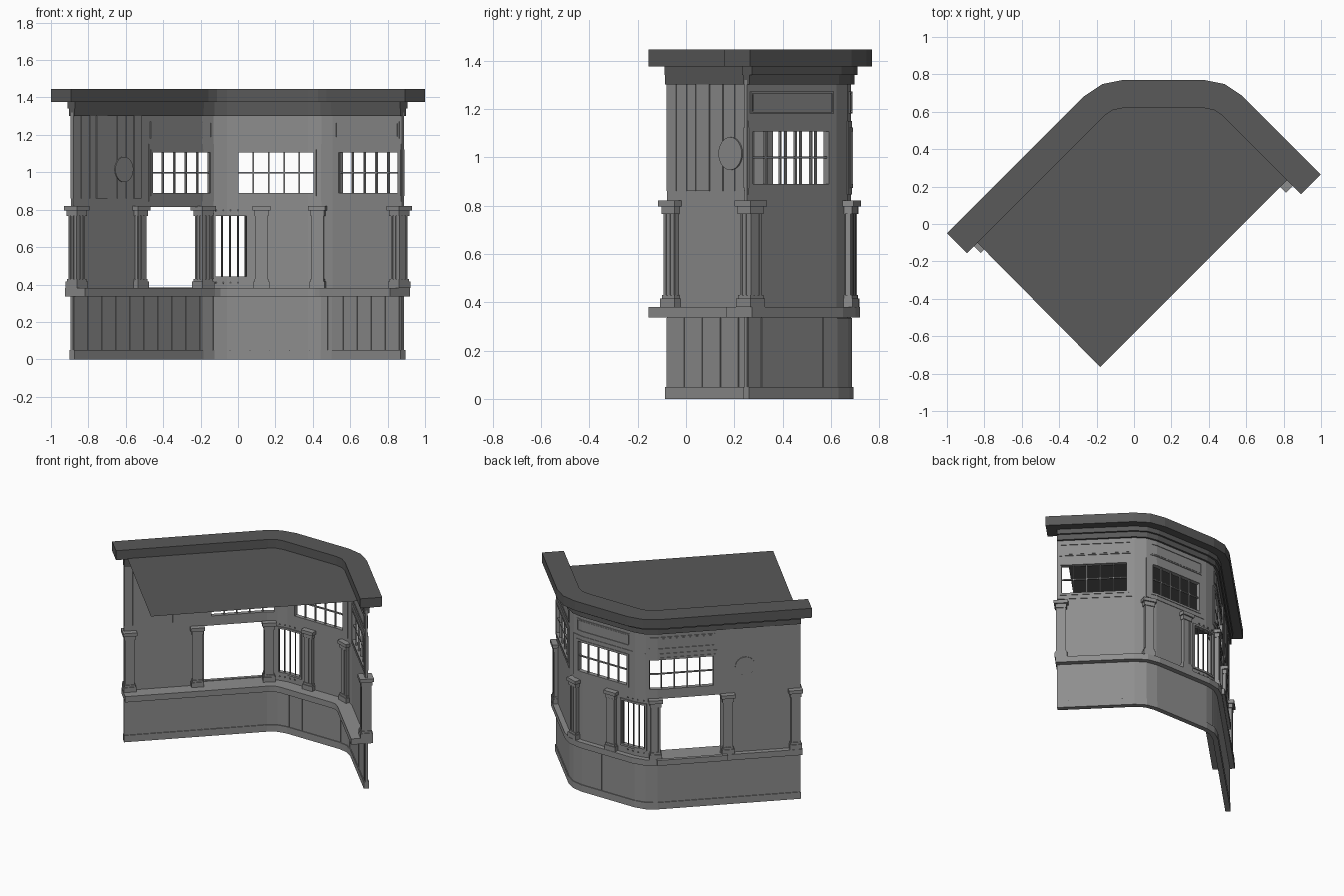
import bpy, bmesh, math, random
from mathutils import Vector, Matrix

if "Cube" in bpy.data.objects:
    bpy.data.objects.remove(bpy.data.objects["Cube"])

random.seed(4)

def material(name, v):
    m = bpy.data.materials.new(name)
    m.diffuse_color = (v, v, v, 1)
    m.use_nodes = True
    m.node_tree.nodes["Principled BSDF"].inputs["Base Color"].default_value = m.diffuse_color
    return m

GREY = material("wall grey", 0.27)
DARK = material("roof dark grey", 0.10)

# Plan of the wall: two 45 degree wings joined to the middle by rounded corners
R, CY, CL, CR = 0.195, 0.48, -0.059, 0.374
STATIONS = []                      # (point, outward direction)
for cx, angles in ((CL, (-45, -22.5, 0)), (CR, (0, 22.5, 45))):
    for a in angles:
        n = Vector((math.sin(math.radians(a)), math.cos(math.radians(a))))
        STATIONS.append((Vector((cx, CY)) + n * R, n))
def wing_end(x, station):
    p, n = station
    return (Vector((x, p.y - abs(x - p.x))), n)
X0, X1 = -0.888, 0.882
STATIONS = [wing_end(X0, STATIONS[0])] + STATIONS + [wing_end(X1, STATIONS[-1])]

def frame(x):
    """Plan point and outward direction of the wall at a given x."""
    i = 0
    while i < len(STATIONS) - 2 and x > STATIONS[i + 1][0].x:
        i += 1
    (p, n), (q, m) = STATIONS[i], STATIONS[i + 1]
    t = (x - p.x) / (q.x - p.x)
    return p.lerp(q, t), n + (m - n) * t

class Part:
    """Collects pieces that follow the wall into one object."""
    def __init__(self, name, mat):
        self.name, self.mat, self.bm = name, mat, bmesh.new()

    def strip(self, xa, xb, z0, z1, d0, d1):
        xs = [xa] + [s[0].x for s in STATIONS if xa + .001 < s[0].x < xb - .001] + [xb]
        rows = []
        for x in xs:
            p, n = frame(x)
            rows.append([self.bm.verts.new((*(p + n * d), z))
                         for d, z in ((d0, z0), (d1, z0), (d1, z1), (d0, z1))])
        for a, b in zip(rows, rows[1:]):
            for k in range(4):
                self.bm.faces.new((a[k], a[(k + 1) % 4], b[(k + 1) % 4], b[k]))
        self.bm.faces.new(rows[0])
        self.bm.faces.new(rows[-1][::-1])

    def border(self, xa, xb, z0, z1, w, d):
        k = w if abs(frame((xa + xb) / 2)[1].x) < .3 else w * .707
        self.strip(xa, xb, z0, z0 + w, -d, d)
        self.strip(xa, xb, z1 - w, z1, -d, d)
        self.strip(xa, xa + k, z0 + w, z1 - w, -d, d)
        self.strip(xb - k, xb, z0 + w, z1 - w, -d, d)

    def local(self, x):
        p, n = frame(x)
        return Matrix.Translation((p.x, p.y, 0)) @ Matrix.Rotation(-math.atan2(n.x, n.y), 4, 'Z')

    def box(self, x, sx, sy, z0, z1, ox=0, oy=0):
        m = self.local(x) @ Matrix.Translation((ox, oy, (z0 + z1) / 2)) @ Matrix.Diagonal((sx, sy, z1 - z0, 1))
        bmesh.ops.create_cube(self.bm, size=1, matrix=m)

    def rod(self, x, z, r, length, upright=False, seg=8):
        m = self.local(x) @ Matrix.Translation((0, 0, z))
        if not upright:
            m = m @ Matrix.Rotation(math.pi / 2, 4, 'X')
        bmesh.ops.create_cone(self.bm, cap_ends=True, segments=seg, radius1=r, radius2=r,
                              depth=length, matrix=m)

    def done(self):
        bmesh.ops.recalc_face_normals(self.bm, faces=self.bm.faces)
        me = bpy.data.meshes.new(self.name)
        self.bm.to_mesh(me)
        self.bm.free()
        me.materials.append(self.mat)
        ob = bpy.data.objects.new(self.name, me)
        bpy.context.collection.objects.link(ob)

# Wall shell with its openings
T = 0.008
WINDOWS = [(-0.465, -0.155), (0.0, 0.41), (0.55, 0.868)]
def wall(name, z0, z1, holes):
    w, x = Part(name, GREY), X0
    for a, b, h0, h1 in holes:
        w.strip(x, a, z0, z1, -T, T)
        w.strip(a, b, z0, h0, -T, T)
        w.strip(a, b, h1, z1, -T, T)
        x = b
    w.strip(x, X1, z0, z1, -T, T)
    w.done()
wall("lower_wall", 0.0, 0.34, [])
wall("counter_wall", 0.36, 0.82, [(-0.5, -0.2, 0.375, 0.815), (-0.13, 0.045, 0.44, 0.77)])
wall("upper_wall", 0.82, 1.32, [(a, b, 0.885, 1.11) for a, b in WINDOWS])

# Plinth along the floor
p = Part("plinth", GREY)
p.strip(X0, X1, 0, 0.05, -0.018, 0.018)
p.done()

# Wainscot: narrow boards inside, wide panels outside
p = Part("wainscot_boards", GREY)
def boards(step, d0, d1):
    x = X0
    while x < X1 - .01:
        n = frame(x)[1]
        e = min(x + step * n.y, X1)
        p.strip(x + .002, e - .002, 0.05, 0.335, d0, d1)
        x = e
boards(0.106, -0.012, -T)
boards(0.36, T, 0.012)
p.done()

# Counter with a pay ledge outside the open hatch
p = Part("counter", GREY)
p.strip(X0 - .006, X1 + .006, 0.337, 0.38, -0.106, 0.045)
p.strip(-0.53, -0.19, 0.345, 0.385, 0.04, 0.065)
p.done()

# Fluted columns
p = Part("columns", GREY)
for x in (-0.862, -0.535, -0.185, 0.125, 0.435, 0.862):
    p.box(x, 0.085, 0.085, 0.38, 0.415)
    p.box(x, 0.074, 0.074, 0.415, 0.43)
    p.box(x, 0.056, 0.056, 0.43, 0.775)
    for o in (-0.024, 0, 0.024):
        p.box(x, 0.013, 0.066, 0.43, 0.765, ox=o)
        p.box(x, 0.066, 0.013, 0.43, 0.765, oy=o)
    p.box(x, 0.076, 0.076, 0.765, 0.795)
    p.box(x, 0.096, 0.096, 0.795, 0.82)
p.done()

# Barred window: frame, bars and bolts
p = Part("barred_window_frame", GREY)
p.border(-0.14, 0.06, 0.43, 0.78, 0.014, 0.016)
p.done()
p = Part("window_bars", DARK)
for x in (-0.125, -0.085, -0.042, 0.0, 0.04):
    p.rod(x, 0.605, 0.005, 0.34, upright=True)
for x in (-0.12, -0.08, -0.04, 0.0):
    for z in (0.41, 0.797):
        p.rod(x, z, 0.006, 0.024)
p.done()

# Upper windows with mullions, and trim panels above them
p = Part("upper_window_frames", GREY)
for a, b in WINDOWS:
    p.border(a - .012, b + .012, 0.873, 1.122, 0.016, 0.016)
    p.strip(a, b, 0.994, 1.002, -0.006, 0.006)
    for i in range(1, 5):
        p.box(a + (b - a) * i / 5, 0.008, 0.012, 0.885, 1.11)
p.done()
p = Part("window_surrounds", GREY)
for a, b in ((-0.485, -0.128), (-0.04, 0.45), (0.525, 0.88)):
    p.border(a, b, 0.845, 1.15, 0.028, 0.012)
p.done()
p = Part("trim_panels", GREY)
for a, b in ((-0.475, -0.145), (-0.02, 0.42), (0.527, 0.87)):
    p.border(a, b, 1.18, 1.272, 0.008, 0.013)
    p.strip(a + .012, b - .012, 1.192, 1.26, -0.010, 0.010)
p.done()

# Uneven upright planks on the left wing, with a round plate
p = Part("upper_planks", GREY)
x = X0
while x < -0.53:
    e = min(x + random.uniform(0.035, 0.06), -0.5)
    d = random.uniform(0.011, 0.015)
    p.strip(x + .0015, e - .0015, 0.86, 1.30, -d, d)
    x = e
p.done()
p = Part("round_plate", GREY)
p.rod(-0.62, 1.015, 0.068, 0.036, seg=24)
p.done()

# Crown moulding and cornice
p = Part("crown_moulding", DARK)
p.strip(X0, X1, 1.30, 1.34, -0.018, 0.022)
p.strip(X0, X1, 1.34, 1.38, -0.022, 0.035)
p.done()
p = Part("cornice", DARK)
p.strip(-0.932, 0.932, 1.375, 1.445, -0.055, 0.095)
p.done()

# Flat ceiling sheet
p = Part("ceiling", DARK)
pts = [frame(x)[0] for x in [-0.876] + [s[0].x for s in STATIONS[1:-1]] + [0.857]]
pts.append(Vector((-0.18, -0.765)))
p.bm.faces.new([p.bm.verts.new((v.x, v.y, 1.38)) for v in reversed(pts)])
p.done()
